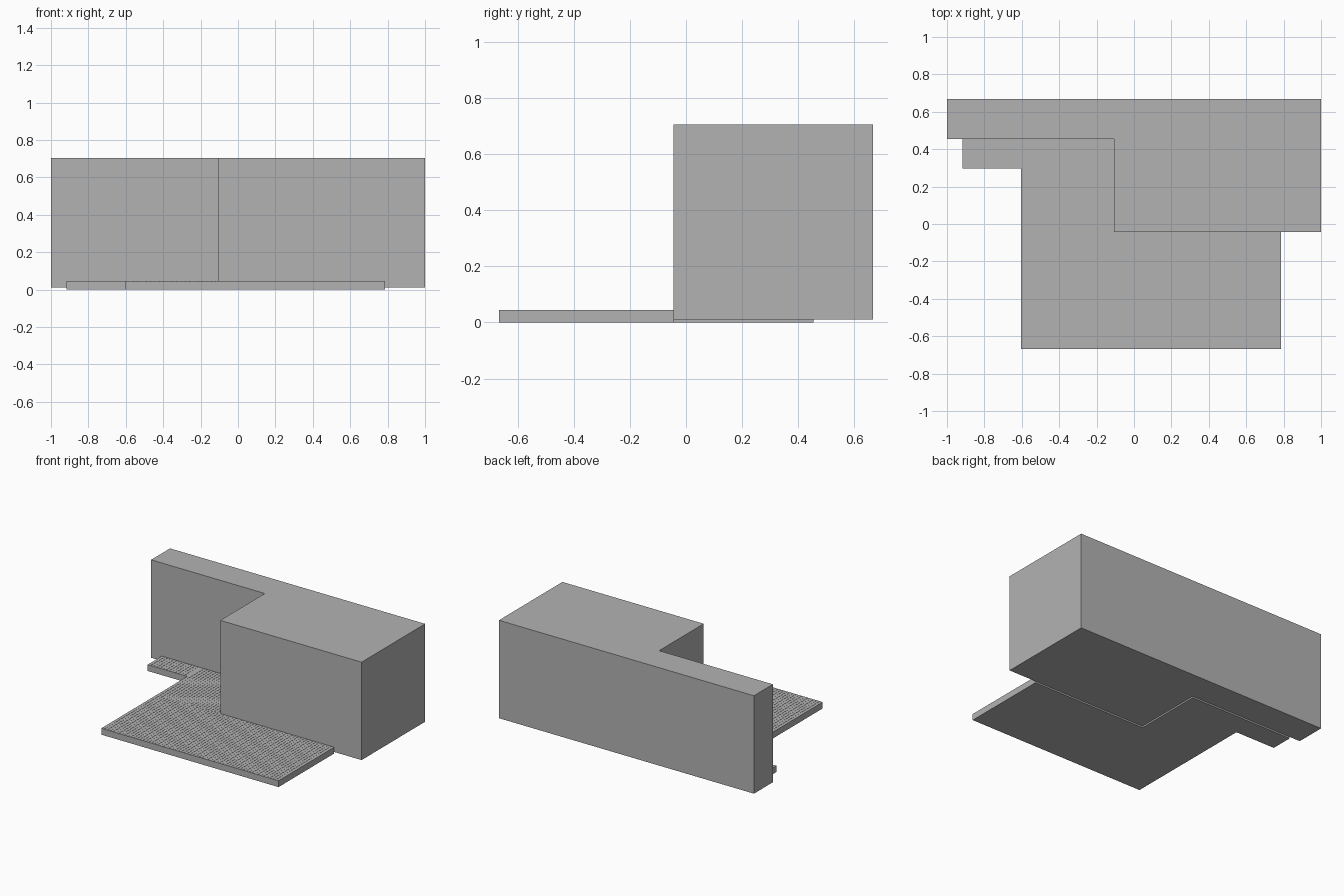
import bpy
import bmesh

cube = bpy.data.objects.get("Cube")
if cube:
    bpy.data.objects.remove(cube, do_unlink=True)

grey = bpy.data.materials.new("plain grey")
grey.use_nodes = True
colour = (0.45, 0.45, 0.45, 1)
grey.diffuse_color = colour
grey.node_tree.nodes["Principled BSDF"].inputs["Base Color"].default_value = colour


def finish(name, bm):
    bmesh.ops.recalc_face_normals(bm, faces=bm.faces)
    mesh = bpy.data.meshes.new(name)
    bm.to_mesh(mesh)
    bm.free()
    mesh.materials.append(grey)
    obj = bpy.data.objects.new(name, mesh)
    bpy.context.collection.objects.link(obj)
    return obj


def add_prism(bm, outline, low, high):
    """Extrude a flat outline between two heights."""
    face = bm.faces.new([bm.verts.new((x, y, low)) for x, y in outline])
    top = bmesh.ops.extrude_face_region(bm, geom=[face], use_keep_orig=True)
    verts = [g for g in top["geom"] if isinstance(g, bmesh.types.BMVert)]
    bmesh.ops.translate(bm, verts=verts, vec=(0, 0, high - low))


def prism(name, outline, low, high):
    bm = bmesh.new()
    add_prism(bm, outline, low, high)
    return finish(name, bm)


def rectangle(x0, x1, y0, y1):
    return [(x0, y0), (x1, y0), (x1, y1), (x0, y1)]


# Main L-shaped building block
WALL_X, WALL_Y, BACK_Y = -0.108, -0.044, 0.455
prism("house_block", [(-1, BACK_Y), (WALL_X, BACK_Y), (WALL_X, WALL_Y),
                      (1, WALL_Y), (1, 0.667), (-1, 0.667)], 0.011, 0.705)

# Deck sections that wrap around the building
FRONT_Y, LEFT_X = -0.667, -0.605
sections = {
    "front_deck": (LEFT_X, 0.785, FRONT_Y, WALL_Y),
    "side_deck": (LEFT_X, WALL_X, WALL_Y, BACK_Y),
    "end_step": (-0.916, LEFT_X, 0.297, BACK_Y),
}
MID, TOP, GROOVE = 0.024, 0.045, 0.0015
outline = [(LEFT_X, FRONT_Y), (0.785, FRONT_Y), (0.785, WALL_Y),
           (WALL_X, WALL_Y), (WALL_X, BACK_Y), (-0.916, BACK_Y),
           (-0.916, 0.297), (LEFT_X, 0.297)]
prism("deck_base", outline, 0, MID)
prism("deck_frame", outline, MID, TOP - GROOVE)

# Narrow boards running front to back, split by fine grooves
PITCH, GAP = 0.0233, 0.0015
for name, (x0, x1, y0, y1) in sections.items():
    bm = bmesh.new()
    count = max(1, round((x1 - x0) / PITCH))
    step = (x1 - x0) / count
    for i in range(count):
        left = x0 + i * step
        right = left + step - (GAP if i < count - 1 else 0)
        add_prism(bm, rectangle(left, right, y0, y1), TOP - GROOVE, TOP)
    finish(name + "_boards", bm)
